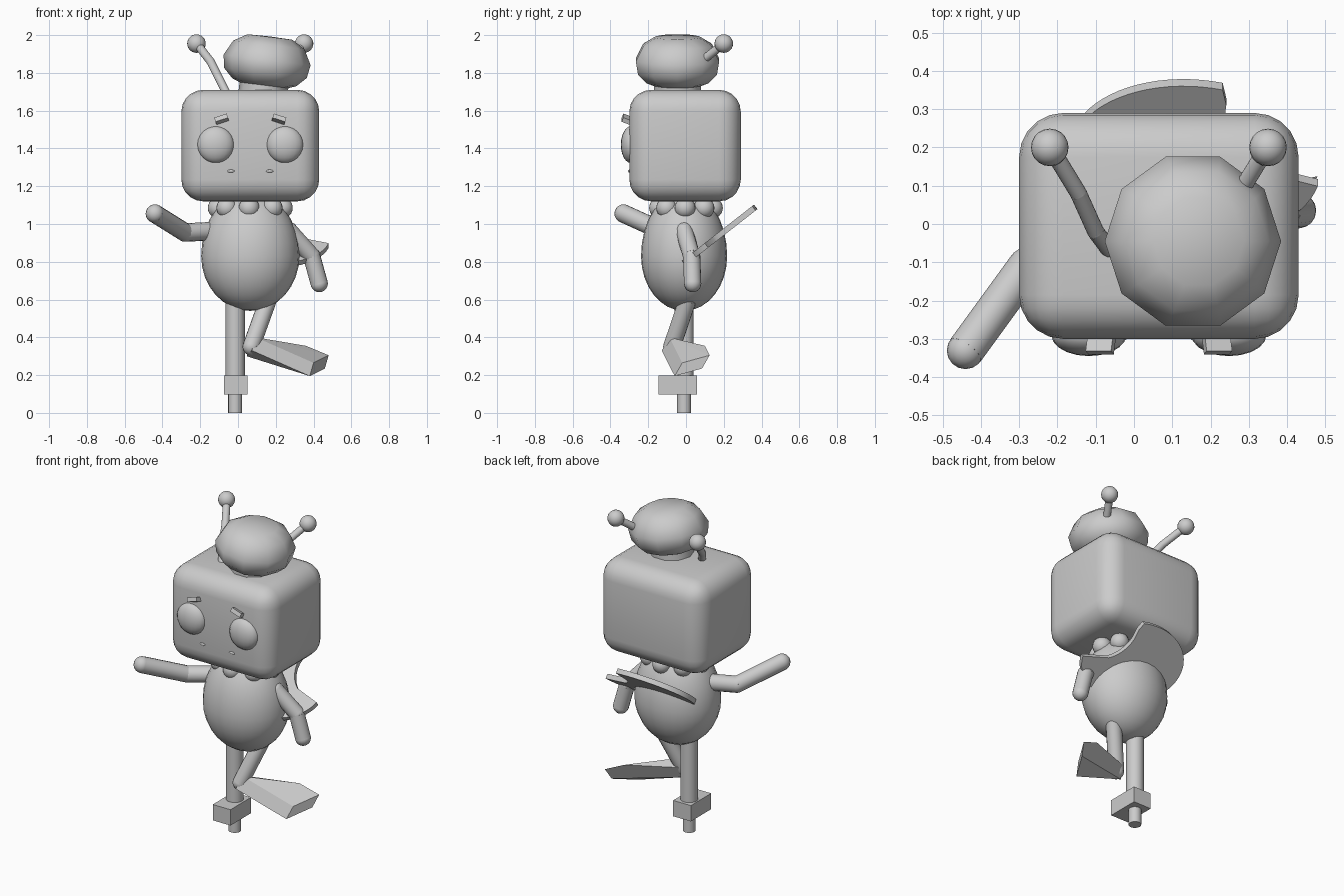
import bpy, bmesh, math
from mathutils import Vector, Matrix

cube = bpy.data.objects.get("Cube")
if cube:
    bpy.data.objects.remove(cube, do_unlink=True)

# One plain grey for everything
grey = bpy.data.materials.new("plain_grey")
grey.use_nodes = True
grey.diffuse_color = (0.6, 0.6, 0.6, 1)
grey.node_tree.nodes["Principled BSDF"].inputs["Base Color"].default_value = (0.6, 0.6, 0.6, 1)

MID = 0.065  # centre line of head and body


def finish(name, bm, smooth=True, angle=40):
    bmesh.ops.recalc_face_normals(bm, faces=bm.faces)
    mesh = bpy.data.meshes.new(name)
    bm.to_mesh(mesh)
    bm.free()
    mesh.materials.append(grey)
    obj = bpy.data.objects.new(name, mesh)
    bpy.context.collection.objects.link(obj)
    if smooth:
        bpy.ops.object.select_all(action="DESELECT")
        obj.select_set(True)
        bpy.context.view_layer.objects.active = obj
        bpy.ops.object.shade_smooth_by_angle(angle=math.radians(angle))
    return obj


def add_ball(bm, centre, radii, segments=20):
    m = Matrix.Translation(centre) @ Matrix.Diagonal((*radii, 1))
    return bmesh.ops.create_uvsphere(bm, u_segments=segments, v_segments=segments // 2 + 2,
                                     radius=1, matrix=m)["verts"]


def add_rod(bm, a, b, radius, sides=16):
    a, b = Vector(a), Vector(b)
    turn = (b - a).to_track_quat("Z", "Y").to_matrix().to_4x4()
    bmesh.ops.create_cone(bm, cap_ends=True, segments=sides, radius1=radius, radius2=radius,
                          depth=(b - a).length, matrix=Matrix.Translation((a + b) / 2) @ turn)


def ball(name, centre, radii):
    bm = bmesh.new()
    add_ball(bm, centre, radii)
    return finish(name, bm)


def limb(name, points, radius):
    bm = bmesh.new()
    for a, b in zip(points, points[1:]):
        add_rod(bm, a, b, radius)
    for p in points:
        add_ball(bm, p, (radius,) * 3, 16)
    return finish(name, bm)


def box(name, centre, size, turn=Matrix(), bevel=0, segments=4):
    bm = bmesh.new()
    m = Matrix.Translation(centre) @ turn @ Matrix.Diagonal((*size, 1))
    bmesh.ops.create_cube(bm, size=1, matrix=m)
    if bevel:
        bmesh.ops.bevel(bm, geom=bm.edges[:], offset=bevel, segments=segments,
                        profile=0.5, affect="EDGES")
    return finish(name, bm, smooth=bool(bevel))


# Head: rounded block
box("head", (MID, -0.005, 1.415), (0.73, 0.59, 0.59), bevel=0.115, segments=5)

# Body: egg, taller above its widest level
bm = bmesh.new()
for v in add_ball(bm, (0, 0, 0), (0.26, 0.228, 0.29), 28):
    if v.co.z > 0:
        v.co.z *= 1.2
    v.co += Vector((MID, -0.01, 0.83))
finish("body", bm)

# Bead collar
for i in range(8):
    a = math.radians(-2 + 45 * i)
    ball(f"collar_bead_{i + 1}", (MID + 0.17 * math.cos(a), 0.14 * math.sin(a), 1.085), (0.055,) * 3)

# Face details and feelers, mirrored about the centre line
for side, s in (("right", -1), ("left", 1)):
    ball(f"{side}_eye", (MID + s * 0.183, -0.29, 1.42), (0.098, 0.055, 0.098))
    box(f"{side}_brow", (MID + s * 0.152, -0.315, 1.555), (0.07, 0.045, 0.025),
        Matrix.Rotation(math.radians(18 * s), 4, "Y") @ Matrix.Rotation(math.radians(-22), 4, "X"))
    ball(f"{side}_nostril", (MID + s * 0.103, -0.3, 1.28), (0.019, 0.006, 0.008))
    path = [(MID + s * x, y, z) for x, y, z in
            ((0.12, -0.08, 1.68), (0.165, -0.02, 1.77), (0.21, 0.08, 1.86), (0.28, 0.195, 1.95))]
    limb(f"{side}_feeler", path, 0.022)
    ball(f"{side}_feeler_tip", (MID + s * 0.285, 0.2, 1.955), (0.049,) * 3)

# Cap: puffy ten-sided lathe, leaning to one side
profile = [(0.0, 0.28), (0.12, 0.277), (0.19, 0.235), (0.232, 0.155),
           (0.22, 0.085), (0.17, 0.035), (0.13, 0.02), (0.13, -0.03), (0.0, -0.03)]
bm = bmesh.new()
ring = [bm.verts.new((r, 0, z)) for r, z in profile]
edges = [bm.edges.new(pair) for pair in zip(ring, ring[1:])]
bmesh.ops.spin(bm, geom=ring + edges, cent=(0, 0, 0), axis=(0, 0, 1),
               angle=math.tau, steps=10, use_duplicate=False)
bmesh.ops.remove_doubles(bm, verts=bm.verts, dist=0.0005)
bmesh.ops.transform(bm, verts=bm.verts, matrix=Matrix.Translation((0.135, -0.045, 1.715))
                    @ Matrix.Rotation(math.radians(7), 4, "Y"))
finish("cap", bm, angle=60)

# Arms
limb("right_arm", [(-0.08, 0.0, 0.965), (-0.28, -0.11, 0.955), (-0.44, -0.33, 1.055)], 0.049)
limb("left_arm", [(0.27, -0.01, 0.965), (0.39, 0.03, 0.83), (0.43, 0.035, 0.685)], 0.046)

# Held board: leaning oval plate with a round bite out of its edge
bm = bmesh.new()
outline = []
bite, bite_r = Vector((0.285, 0.14)), 0.21
for i in range(72):
    a = math.tau * i / 72
    p = Matrix.Rotation(math.radians(-10), 2) @ Vector((0.33 * math.cos(a), 0.25 * math.sin(a)))
    d = p - bite
    if d.length < bite_r:
        # slide bitten points inward onto the bite circle
        u = p.normalized()
        k = u.dot(bite)
        p = u * (k - math.sqrt(max(k * k - bite.length_squared + bite_r ** 2, 0)))
    outline.append(bm.verts.new((p.x, p.y, -0.015)))
face = bm.faces.new(outline)
top = bmesh.ops.extrude_face_region(bm, geom=[face])["geom"]
bmesh.ops.translate(bm, vec=(0, 0, 0.03), verts=[g for g in top if isinstance(g, bmesh.types.BMVert)])
bmesh.ops.transform(bm, verts=bm.verts, matrix=Matrix.Translation((0.16, 0.17, 0.935))
                    @ Matrix.Rotation(math.radians(38), 4, "X"))
finish("held_board", bm, angle=30)

# Standing leg, foot block and peg
for name, low, high, radius in (("standing_leg", 0.15, 0.65, 0.051), ("peg", 0.0, 0.15, 0.037)):
    bm = bmesh.new()
    add_rod(bm, (-0.015, -0.01, low), (-0.015, -0.01, high), radius)
    finish(name, bm)
box("standing_foot", (-0.013, -0.043, 0.148), (0.124, 0.204, 0.1))

# Raised leg: thigh, then a flaring shin ending in a blunt foot
knee = Vector((0.07, -0.075, 0.35))
limb("raised_thigh", [(0.16, 0.01, 0.6), knee], 0.046)
thick = Vector((0.02, 0.04, 0.07))
across = Vector((-0.34, 0.83, -0.38)) * 0.04
bm = bmesh.new()
for p in (knee + across, knee - across):
    bm.verts.new(p + thick / 2)
    bm.verts.new(p - thick / 2)
for p in ((0.36, 0.1, 0.355), (0.48, 0.125, 0.305), (0.40, -0.02, 0.265)):
    bm.verts.new(p)
    bm.verts.new(Vector(p) - thick)
bmesh.ops.convex_hull(bm, input=bm.verts[:])
bmesh.ops.dissolve_limit(bm, angle_limit=0.05, verts=bm.verts, edges=bm.edges)
finish("raised_foot", bm, smooth=False)
